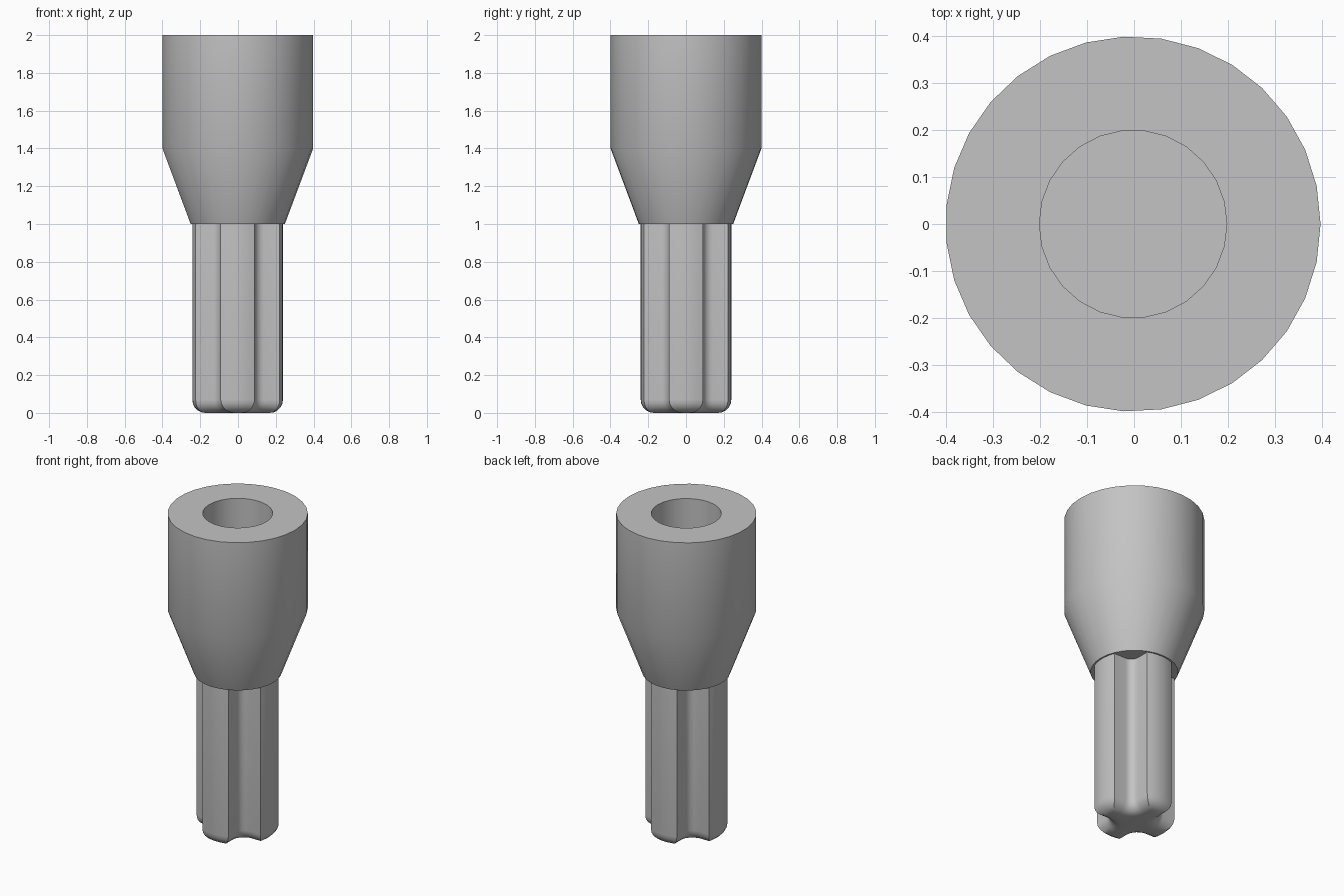
import bpy, bmesh, math
from math import cos, sin, pi

cube = bpy.data.objects.get("Cube")
if cube:
    bpy.data.objects.remove(cube, do_unlink=True)

grey = bpy.data.materials.new("plain_grey")
grey.use_nodes = True
colour = (0.55, 0.55, 0.55, 1)
grey.diffuse_color = colour
grey.node_tree.nodes["Principled BSDF"].inputs["Base Color"].default_value = colour


def ring(bm, points, z):
    return [bm.verts.new((x, y, z)) for x, y in points]


def circle(radius, sides):
    return [(radius * cos(2 * pi * i / sides), radius * sin(2 * pi * i / sides))
            for i in range(sides)]


def skin(bm, rings):
    """Join successive rings with quads."""
    for a, b in zip(rings, rings[1:]):
        n = len(a)
        for i in range(n):
            j = (i + 1) % n
            bm.faces.new((a[i], a[j], b[j], b[i]))


def finish(name, bm):
    bmesh.ops.recalc_face_normals(bm, faces=bm.faces)
    mesh = bpy.data.meshes.new(name)
    bm.to_mesh(mesh)
    bm.free()
    mesh.materials.append(grey)
    obj = bpy.data.objects.new(name, mesh)
    bpy.context.collection.objects.link(obj)
    bpy.ops.object.select_all(action='DESELECT')
    obj.select_set(True)
    bpy.context.view_layer.objects.active = obj
    bpy.ops.object.shade_smooth_by_angle(angle=math.radians(30))
    obj.location.x = -0.002
    return obj


# Socket body: cone, cylinder and blind round hole
bm = bmesh.new()
outer = [ring(bm, circle(r, 31), z) for r, z in ((0.25, 1.0), (0.4, 1.4), (0.4, 2.0))]
hole = [ring(bm, circle(0.2, 26), z) for z in (2.0, 1.2)]
skin(bm, outer)
skin(bm, hole)
bm.faces.new(outer[0])
bm.faces.new(hole[-1])
rim = set(outer[-1]) | set(hole[0])
rim_edges = [e for e in bm.edges if all(v in rim for v in e.verts)]
bmesh.ops.triangle_fill(bm, edges=rim_edges, use_beauty=True, normal=(0, 0, 1))
finish("socket_body", bm)


# Cross-shaped shaft with filleted notches and rounded lower edges
ARM, REACH, FILLET = 0.09, 0.24, 0.05


def cross(inset):
    """Cross outline moved inwards by inset."""
    half, reach, fillet = ARM - inset, REACH - inset, FILLET + inset
    spread = math.asin(half / reach)
    quarter = [(reach * cos(a), reach * sin(a))
               for a in (spread * t / 3 for t in range(-3, 4))]
    centre = ARM + FILLET
    for i in range(7):
        a = -pi / 2 - i * pi / 12
        quarter.append((centre + fillet * cos(a), centre + fillet * sin(a)))
    points = []
    for k in range(4):
        c, s = round(cos(k * pi / 2)), round(sin(k * pi / 2))
        points += [(c * x - s * y, s * x + c * y) for x, y in quarter]
    return points


ROUND = 0.07
bm = bmesh.new()
rings = []
for i in range(6):
    a = i * pi / 10
    rings.append(ring(bm, cross(ROUND * (1 - sin(a))), ROUND * (1 - cos(a))))
rings.append(ring(bm, cross(0), 1.0))
skin(bm, rings)
bm.faces.new(rings[0])
bm.faces.new(rings[-1])
finish("cross_shaft", bm)
